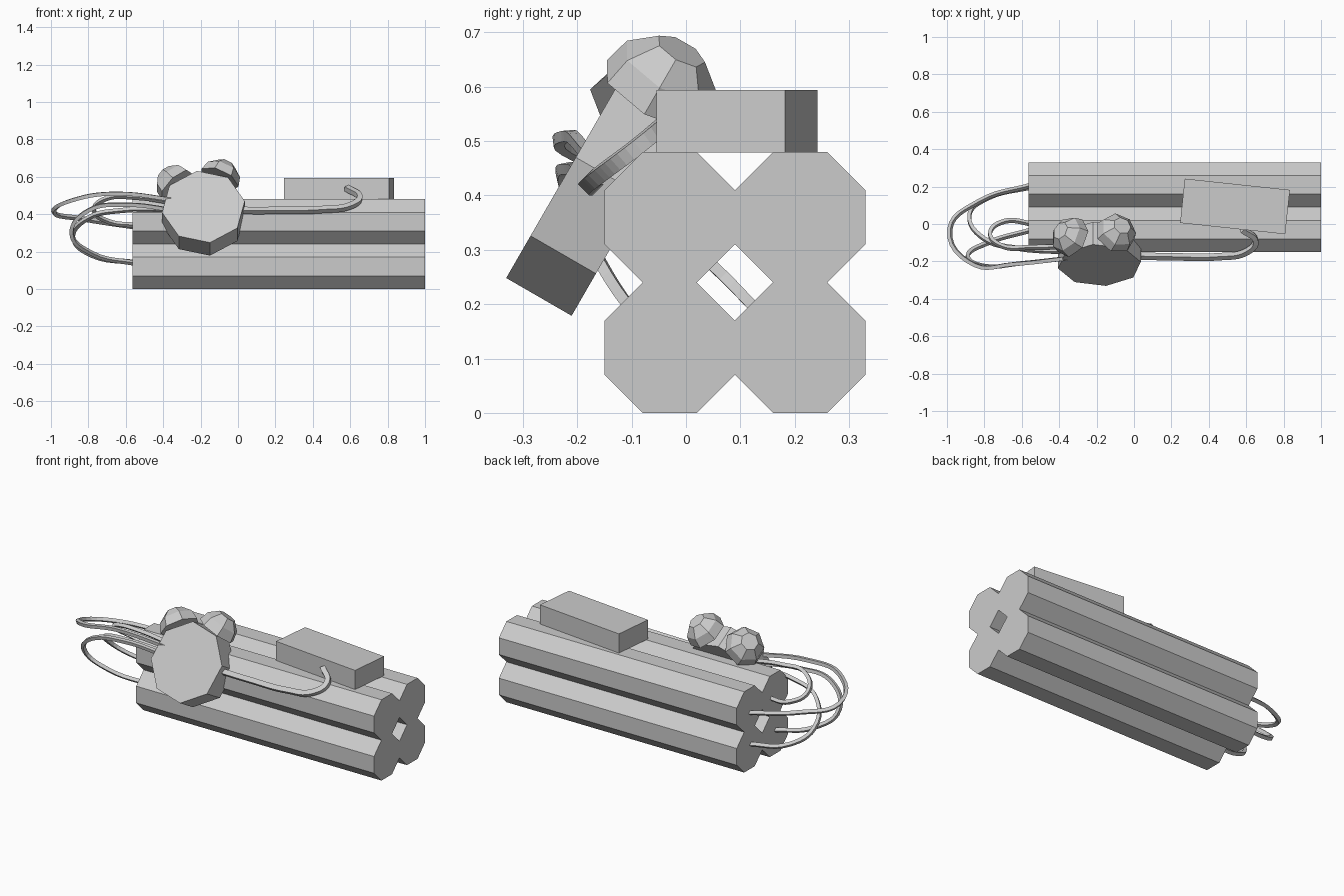
import bpy, bmesh
from math import radians, sin, cos
from mathutils import Matrix

cube = bpy.data.objects.get("Cube")
if cube:
    bpy.data.objects.remove(cube, do_unlink=True)

grey = bpy.data.materials.new("plain_grey")
grey.use_nodes = True
grey.diffuse_color = (0.6, 0.6, 0.6, 1)
grey.node_tree.nodes["Principled BSDF"].inputs["Base Color"].default_value = (0.6, 0.6, 0.6, 1)


def add(name, bm, matrix):
    mesh = bpy.data.meshes.new(name)
    bm.to_mesh(mesh)
    bm.free()
    mesh.materials.append(grey)
    obj = bpy.data.objects.new(name, mesh)
    obj.matrix_world = matrix
    bpy.context.collection.objects.link(obj)
    return obj


def prism(name, radius, depth, matrix, turn=0):
    # Eight-sided prism along its own z axis
    bm = bmesh.new()
    bmesh.ops.create_cone(bm, cap_ends=True, segments=8, radius1=radius,
                          radius2=radius, depth=depth,
                          matrix=Matrix.Rotation(radians(turn), 4, "Z"))
    return add(name, bm, matrix)


def dome(name, rings, sides, matrix):
    # Faceted dome from (radius, height) rings with closed ends
    bm = bmesh.new()
    loops = []
    for r, h in rings:
        angles = [radians(360 * i / sides) for i in range(sides)]
        loops.append([bm.verts.new((r * cos(a), r * sin(a), h)) for a in angles])
    for low, high in zip(loops, loops[1:]):
        for i in range(sides):
            j = (i + 1) % sides
            bm.faces.new((low[i], low[j], high[j], high[i]))
    bm.faces.new(loops[0][::-1])
    bm.faces.new(loops[-1])
    return add(name, bm, matrix)


def wire(name, points, radius):
    # Four-sided tube through the points
    curve = bpy.data.curves.new(name, "CURVE")
    curve.dimensions = "3D"
    curve.bevel_depth = radius
    curve.bevel_resolution = 0
    curve.resolution_u = 6
    curve.use_fill_caps = True
    spline = curve.splines.new("BEZIER")
    spline.bezier_points.add(len(points) - 1)
    for bp, co in zip(spline.bezier_points, points):
        bp.co = co
        bp.handle_left_type = bp.handle_right_type = "AUTO"
    curve.materials.append(grey)
    obj = bpy.data.objects.new(name, curve)
    bpy.context.collection.objects.link(obj)
    for spl in curve.splines:
        spl.use_smooth = False
    return obj


# Four octagonal tubes lying along x
for row, z in (("lower", 0.12), ("upper", 0.36)):
    for side, y in (("front", -0.03), ("back", 0.21)):
        lie = Matrix.Translation((0.2175, y, z)) @ Matrix.Rotation(radians(90), 4, "Y")
        prism(f"{row}_{side}_tube", 0.13, 1.565, lie, 22.5)

# Box resting on top, slightly turned
bm = bmesh.new()
bmesh.ops.create_cube(bm, size=1, matrix=Matrix.Diagonal((0.565, 0.238, 0.115, 1)))
add("top_box", bm, Matrix.Translation((0.54, 0.094, 0.5365))
    @ Matrix.Rotation(radians(-6.1), 4, "Z"))

# Tilted clock: local y is its top, local z its face
clock = (Matrix.Translation((-0.185, -0.16, 0.405)) @ Matrix.Rotation(radians(60), 4, "X")
         @ Matrix.Rotation(radians(9), 4, "Z"))
prism("clock_body", 0.224, 0.139, clock)

# Two bells standing radially on the clock
for side, angle in (("left", -31), ("right", 31)):
    place = (clock @ Matrix.Rotation(radians(angle), 4, "Z")
             @ Matrix.Translation((0, 0.225, 0)) @ Matrix.Rotation(radians(-90), 4, "X"))
    dome(f"{side}_bell", [(0.112, 0), (0.098, 0.055), (0.05, 0.1)], 7, place)

# Wire from the clock to the box
wire("box_wire", [(-0.05, -0.17, 0.42), (0.2, -0.175, 0.42), (0.45, -0.175, 0.425),
                  (0.6, -0.15, 0.445), (0.65, -0.09, 0.49), (0.58, -0.03, 0.54)], 0.02)

# Wires looping from the tube ends to the clock
wire("upper_back_wire", [(-0.54, 0.21, 0.33), (-0.83, 0.12, 0.375), (-0.985, -0.03, 0.41),
                         (-0.85, -0.22, 0.485), (-0.65, -0.215, 0.51),
                         (-0.33, -0.18, 0.475)], 0.014)
wire("upper_front_wire", [(-0.54, 0, 0.34), (-0.69, 0.015, 0.36), (-0.77, -0.05, 0.42),
                          (-0.7, -0.12, 0.485), (-0.55, -0.125, 0.49),
                          (-0.33, -0.12, 0.46)], 0.014)
wire("lower_back_wire", [(-0.54, 0.2, 0.14), (-0.78, 0.14, 0.18), (-0.88, 0.05, 0.27),
                         (-0.8, -0.08, 0.38), (-0.62, -0.13, 0.42),
                         (-0.33, -0.15, 0.42)], 0.014)
wire("lower_front_wire", [(-0.54, -0.03, 0.135), (-0.78, -0.1, 0.19), (-0.89, -0.17, 0.3),
                          (-0.8, -0.225, 0.42), (-0.6, -0.21, 0.45),
                          (-0.33, -0.18, 0.42)], 0.014)
